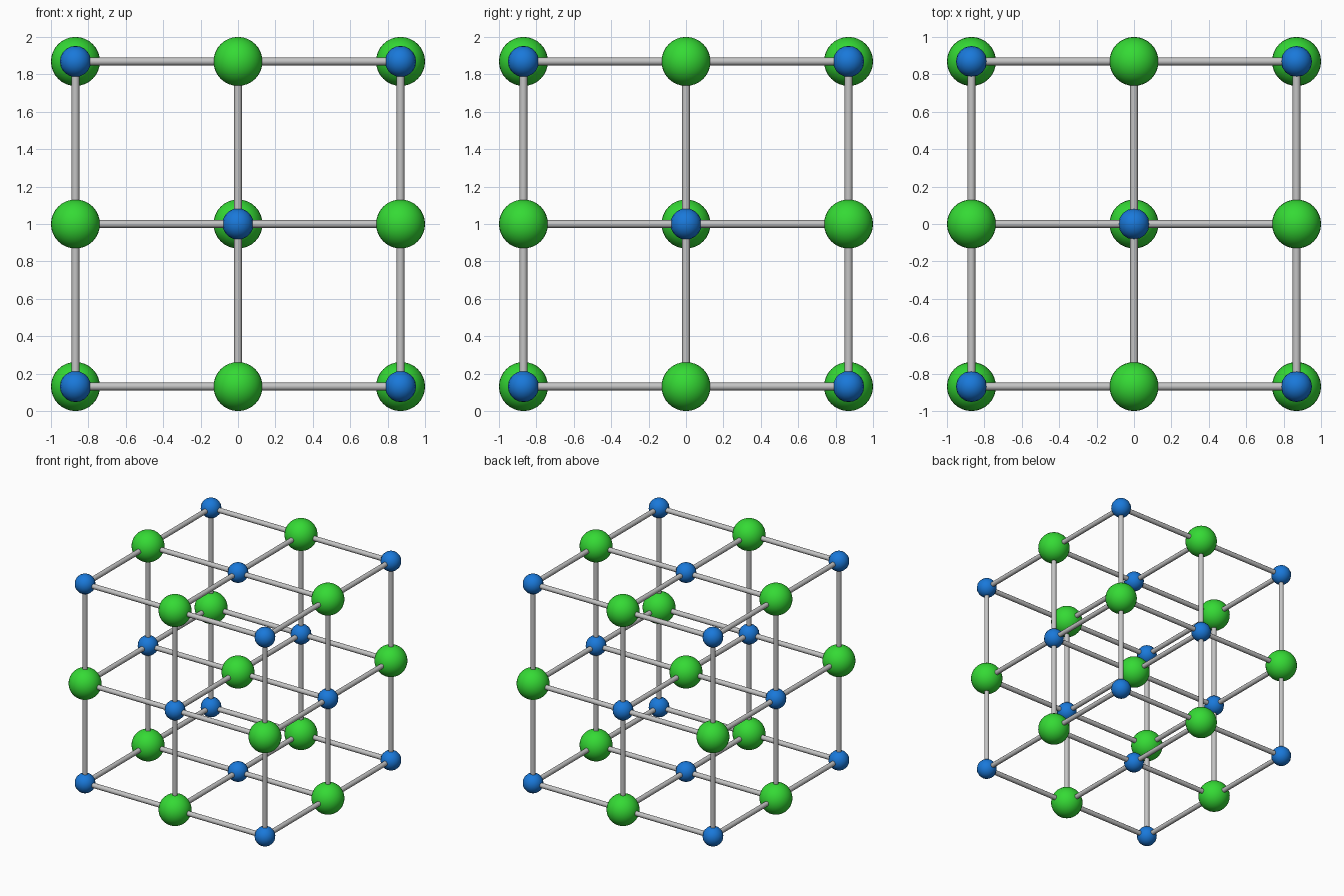
import bpy
from mathutils import Vector

if "Cube" in bpy.data.objects:
    bpy.data.objects.remove(bpy.data.objects["Cube"])

PITCH = 0.869          # spacing between neighbouring balls
BIG, SMALL = 0.131, 0.083
ROD = 0.021


def material(name, rgb):
    m = bpy.data.materials.new(name)
    m.diffuse_color = (*rgb, 1)
    m.use_nodes = True
    m.node_tree.nodes["Principled BSDF"].inputs["Base Color"].default_value = m.diffuse_color
    return m


green = material("green", (0.035, 0.70, 0.035))
blue = material("blue", (0.01, 0.19, 0.70))
grey = material("light grey", (0.55, 0.55, 0.55))


def finish(name, mat):
    ob = bpy.context.object
    ob.name = name
    ob.data.materials.append(mat)
    bpy.ops.object.shade_smooth_by_angle(angle=0.8)


def place(i, j, k):
    return Vector((i * PITCH, j * PITCH, 1 + k * PITCH))


def rod(a, b):
    d = b - a
    bpy.ops.mesh.primitive_cylinder_add(
        vertices=12, radius=ROD, depth=d.length, location=(a + b) / 2,
        rotation=d.to_track_quat('Z', 'Y').to_euler())
    finish("rod", grey)


steps = (-1, 0, 1)
for i in steps:
    for j in steps:
        for k in steps:
            # Balls alternate: big green in the middle, small blue at the corners
            is_big = (i + j + k) % 2 == 0
            bpy.ops.mesh.primitive_uv_sphere_add(
                segments=32 if is_big else 16, ring_count=16 if is_big else 10,
                radius=BIG if is_big else SMALL, location=place(i, j, k))
            finish("large_ball" if is_big else "small_ball", green if is_big else blue)

            # Rods to the next ball along each axis
            if i < 1:
                rod(place(i, j, k), place(i + 1, j, k))
            if j < 1:
                rod(place(i, j, k), place(i, j + 1, k))
            # The central column stays open
            if k < 1 and (i, j) != (0, 0):
                rod(place(i, j, k), place(i, j, k + 1))
